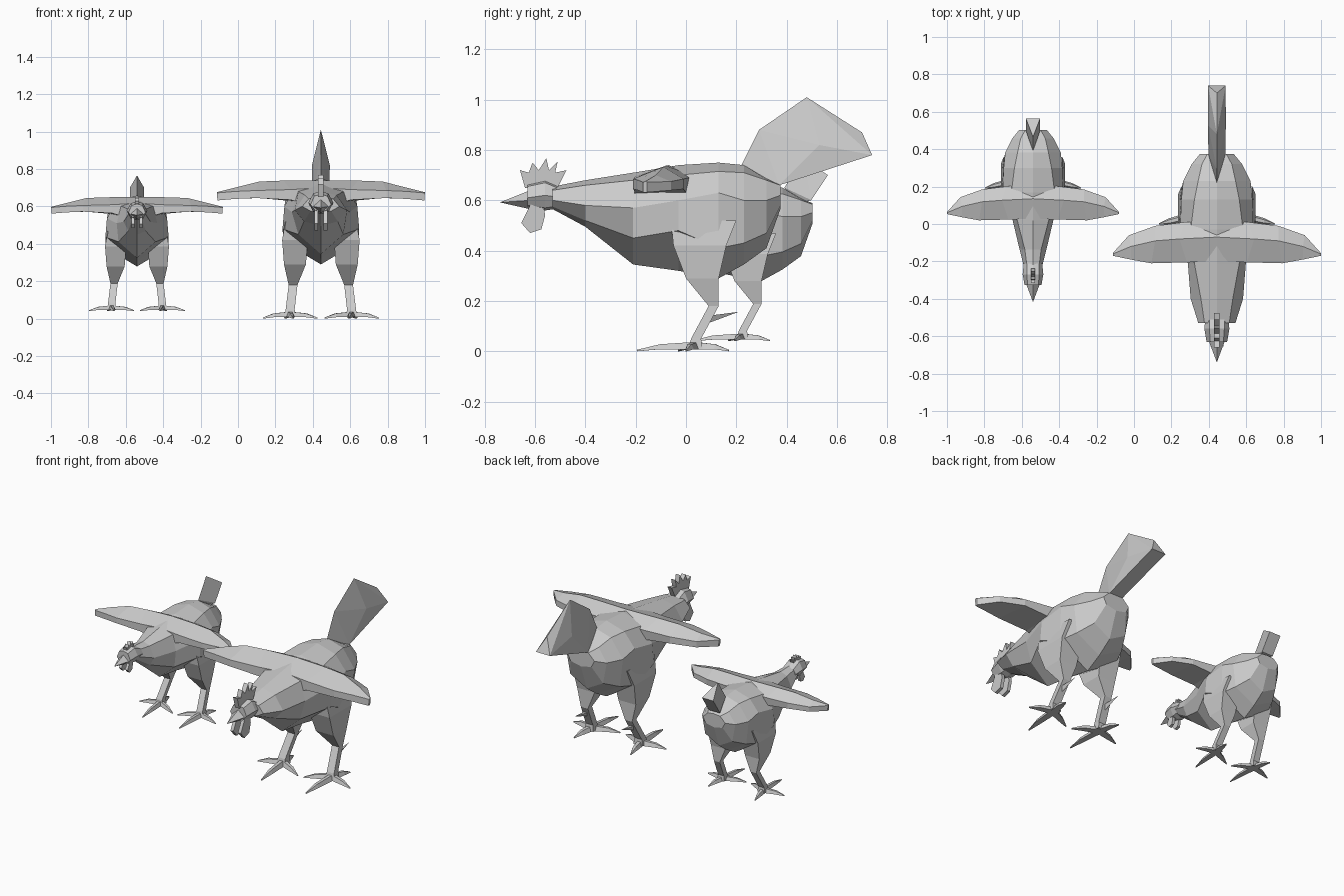
import bpy, bmesh
from mathutils import Vector

if "Cube" in bpy.data.objects:
    bpy.data.objects.remove(bpy.data.objects["Cube"])


class Bird:
    """Builds a bird's parts in shared local coordinates, then scales and places them."""

    def __init__(self, label, scale, offset):
        self.label, self.s, self.o = label, scale, Vector(offset)

    def finish(self, name, bm):
        bmesh.ops.recalc_face_normals(bm, faces=bm.faces)
        me = bpy.data.meshes.new(f"{self.label}_{name}")
        for v in bm.verts:
            v.co = v.co * self.s + self.o
        bm.to_mesh(me)
        bm.free()
        bpy.context.collection.objects.link(bpy.data.objects.new(me.name, me))

    def loft(self, name, rings, side=1):
        bm = bmesh.new()
        vr = [[bm.verts.new((side * x, y, z)) for x, y, z in r] for r in rings]
        n = len(rings[0])
        for a, b in zip(vr, vr[1:]):
            for i in range(n):
                j = (i + 1) % n
                bm.faces.new((a[i], a[j], b[j], b[i]))
        bm.faces.new(vr[0])
        bm.faces.new(vr[-1])
        self.finish(name, bm)

    def hull(self, name, pts, side=1):
        bm = bmesh.new()
        for x, y, z in pts:
            bm.verts.new((side * x, y, z))
        res = bmesh.ops.convex_hull(bm, input=bm.verts)
        loose = [v for v in bm.verts if not v.link_faces]
        bmesh.ops.delete(bm, geom=loose, context='VERTS')
        self.finish(name, bm)

    def plate(self, name, outline, x, t, side=1):
        self.loft(name, [[(x - t, y, z) for y, z in outline],
                         [(x + t, y, z) for y, z in outline]], side)


def half_ring(y, top, up, mid, low, bottom):
    half = [up, mid, low]
    return ([(0, y, top)] + [(x, y, z) for x, z in half] + [(0, y, bottom)]
            + [(-x, y, z) for x, z in reversed(half)])


def box_ring(x0, x1, y0, y1, z, tilt=0):
    return [(x0, y0, z), (x1, y0, z), (x1, y1, z + tilt), (x0, y1, z + tilt)]


def ridge(center, sides):
    """Points of a tail: a central ridge plus mirrored side points."""
    return ([(0, y, z) for y, z in center]
            + [(s * x, y, z) for x, y, z in sides for s in (-1, 1)])


def make_bird(b, neck, lift, comb, tail, spur):
    # body and neck: (y, top, upper, side, lower, bottom)
    n0, n1, n2 = neck
    b.loft("body", [
        half_ring(-.53, .655 + lift, (.06 * n0, .64 + lift), (.09 * n0, .60 + lift),
                  (.05 * n0, .575 + lift), .565 + lift),
        half_ring(-.40, .68, (.085 * n1, .66), (.14 * n1, .58), (.09 * n1, .52), .495),
        half_ring(-.21, .71, (.12 * n2, .68), (.155 * n2, .57), (.12, .45), .345),
        half_ring(-.03, .74, (.14, .70), (.195, .60), (.205, .48), .32),
        half_ring(.13, .75, (.12, .715), (.19, .63), (.20, .41), .29),
        half_ring(.23, .74, (.10, .71), (.18, .60), (.16, .43), .345),
        half_ring(.32, .69, (.08, .68), (.135, .60), (.11, .47), .41),
        half_ring(.375, .665, (.05, .66), (.09, .62), (.07, .58), .565)])
    # head and beak
    h = lift
    b.loft("head", [
        half_ring(-.49, .65 + h, (.04, .64 + h), (.06, .61 + h), (.04, .58 + h), .57 + h),
        half_ring(-.56, .68 + h, (.04, .67 + h), (.067, .62 + h), (.04, .57 + h), .56 + h),
        half_ring(-.63, .665 + h, (.035, .655 + h), (.055, .61 + h), (.03, .58 + h), .57 + h)])
    b.hull("beak", ridge([(-.74, .592 + h), (-.62, .64 + h), (-.62, .565 + h)],
                         [(.045, -.62, .60 + h)]))
    # comb, scaled about its base
    outline = [(-.64, .65), (-.66, .72), (-.625, .71), (-.61, .75), (-.585, .72),
               (-.555, .768), (-.545, .72), (-.51, .755), (-.52, .71), (-.475, .72), (-.51, .65)]
    b.plate("comb", [(-.57 + (y + .57) * comb, .65 + h + (z - .65) * comb)
                     for y, z in outline], 0, .014)
    # tail
    b.hull("tail", ridge(*tail))

    for side, lr in ((1, "left"), (-1, "right")):
        # wattle, shorter when the comb is small
        k = .3 + .7 * comb if comb < 1 else 1
        b.plate(f"{lr}_wattle", [(-.59 + (y + .59) * k, .58 + h + (z - .58) * k) for y, z in
                [(-.61, .60), (-.655, .51), (-.62, .47), (-.575, .485), (-.56, .54), (-.57, .60)]],
                .025, .01, side)
        # wing: apex, leading top and bottom, trailing bottom and top
        b.loft(f"{lr}_wing", [
            [(0, -.07, .74), (.0, -.2, .70), (.05, -.2, .60), (.05, .01, .60), (.0, .02, .70)],
            [(.20, -.08, .738), (.16, -.205, .69), (.16, -.205, .635), (.17, .0, .63), (.17, .01, .69)],
            [(.33, -.09, .733), (.35, -.21, .685), (.35, -.21, .645), (.33, -.01, .645), (.33, -.01, .685)],
            [(.46, -.12, .70), (.46, -.19, .68), (.46, -.19, .64), (.47, -.06, .64), (.47, -.06, .675)],
            [(.556, -.16, .676), (.556, -.17, .672), (.553, -.17, .632), (.553, -.155, .632),
             (.556, -.155, .672)]], side)
        # thigh and shank
        b.loft(f"{lr}_leg", [
            box_ring(.06, .19, -.06, .20, .52),
            box_ring(.07, .207, -.05, .16, .42),
            box_ring(.08, .197, .0, .13, .29),
            box_ring(.125, .172, .09, .13, .18),
            box_ring(.14, .188, .02, .06, .05),
            box_ring(.135, .193, .01, .065, .012)], side)
        # toes with a knuckle and a pointed claw
        root = Vector((.165, .035, 0))
        for i, tip in enumerate([(.15, -.195), (.31, .0), (.02, -.03), (.19, .17)]):
            end = Vector((*tip, 0))
            d = end - root
            p = Vector((-d.y, d.x, 0)).normalized()
            rings = []
            for t, w, lo, hi in [(-.05, .022, .008, .038), (.6, .017, .008, .028), (1, .003, 0, .006)]:
                c = root + d * t
                rings.append([c + p * w + Vector((0, 0, lo)), c - p * w + Vector((0, 0, lo)),
                              c - p * w * .5 + Vector((0, 0, hi)), c + p * w * .5 + Vector((0, 0, hi))])
            b.loft(f"{lr}_toe_{i + 1}", rings, side)
        # heel spur
        if spur:
            b.hull(f"{lr}_spur", [(.14, .08, .14), (.17, .08, .14), (.155, .07, .105),
                                  (.155, .21, .157)], side)


# large bird with tall comb and fan tail
make_bird(Bird("rooster", 1, (.443, 0, 0)), (1.1, 1, 1), 0, 1,
          ([(.22, .74), (.29, .88), (.48, 1.01), (.70, .87), (.27, .68)],
           [(.047, .74, .78), (.048, .53, .82), (.045, .48, .705), (.045, .37, .66)]), True)

# small bird with slim neck and short tail
make_bird(Bird("hen", .825, (-.54, .193, .04)), (.6, .62, .85), .03, .5,
          ([(.24, .74), (.33, .88), (.30, .66)],
           [(.046, .45, .80), (.046, .37, .68)]), False)
